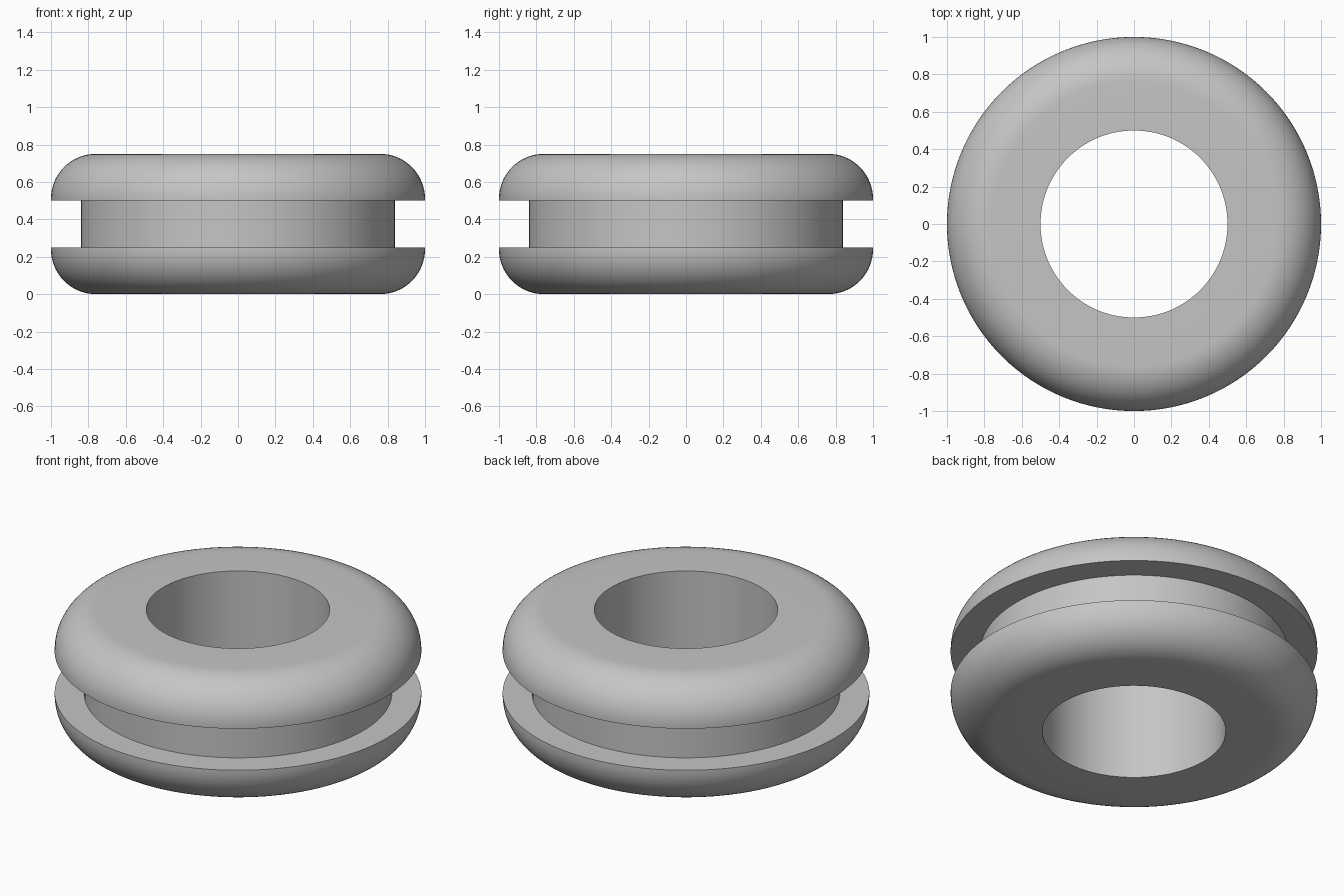
import bpy, bmesh, math
from mathutils import Matrix, Vector

cube = bpy.data.objects.get("Cube")
if cube:
    bpy.data.objects.remove(cube, do_unlink=True)

OUTER, GROOVE, HOLE = 1.0, 0.84, 0.5
HEIGHT, FLANGE, ROUND = 0.75, 0.25, 0.24
SEGMENTS, ARC_STEPS = 128, 16

# Rubber material
rubber = bpy.data.materials.new("grey rubber")
rubber.use_nodes = True
colour = (0.56, 0.56, 0.56, 1)
rubber.diffuse_color = colour
rubber.node_tree.nodes["Principled BSDF"].inputs["Base Color"].default_value = colour

# Lower half of the cross-section: bore, rounded flange, groove
lower = [(HOLE, 0)]
for i in range(ARC_STEPS + 1):
    a = math.pi / 2 * i / ARC_STEPS
    lower.append((OUTER - ROUND + ROUND * math.sin(a), ROUND - ROUND * math.cos(a)))
lower += [(OUTER, FLANGE), (GROOVE, FLANGE)]

# Mirror the half section to complete the closed profile
profile = lower + [(r, HEIGHT - z) for r, z in reversed(lower)]

# Revolve the profile into a ring
bm = bmesh.new()
rings = []
for s in range(SEGMENTS):
    turn = Matrix.Rotation(2 * math.pi * s / SEGMENTS, 3, "Z")
    rings.append([bm.verts.new(turn @ Vector((r, 0, z))) for r, z in profile])
n = len(profile)
for s in range(SEGMENTS):
    a, b = rings[s], rings[(s + 1) % SEGMENTS]
    for i in range(n):
        j = (i + 1) % n
        bm.faces.new((a[i], b[i], b[j], a[j]))
bmesh.ops.recalc_face_normals(bm, faces=bm.faces)
mesh = bpy.data.meshes.new("grommet_ring")
bm.to_mesh(mesh)
bm.free()
mesh.materials.append(rubber)

grommet = bpy.data.objects.new("grommet_ring", mesh)
bpy.context.collection.objects.link(grommet)

# Smooth the curves, keep the rims sharp
bpy.ops.object.select_all(action="DESELECT")
grommet.select_set(True)
bpy.context.view_layer.objects.active = grommet
bpy.ops.object.shade_smooth_by_angle(angle=math.radians(30))
